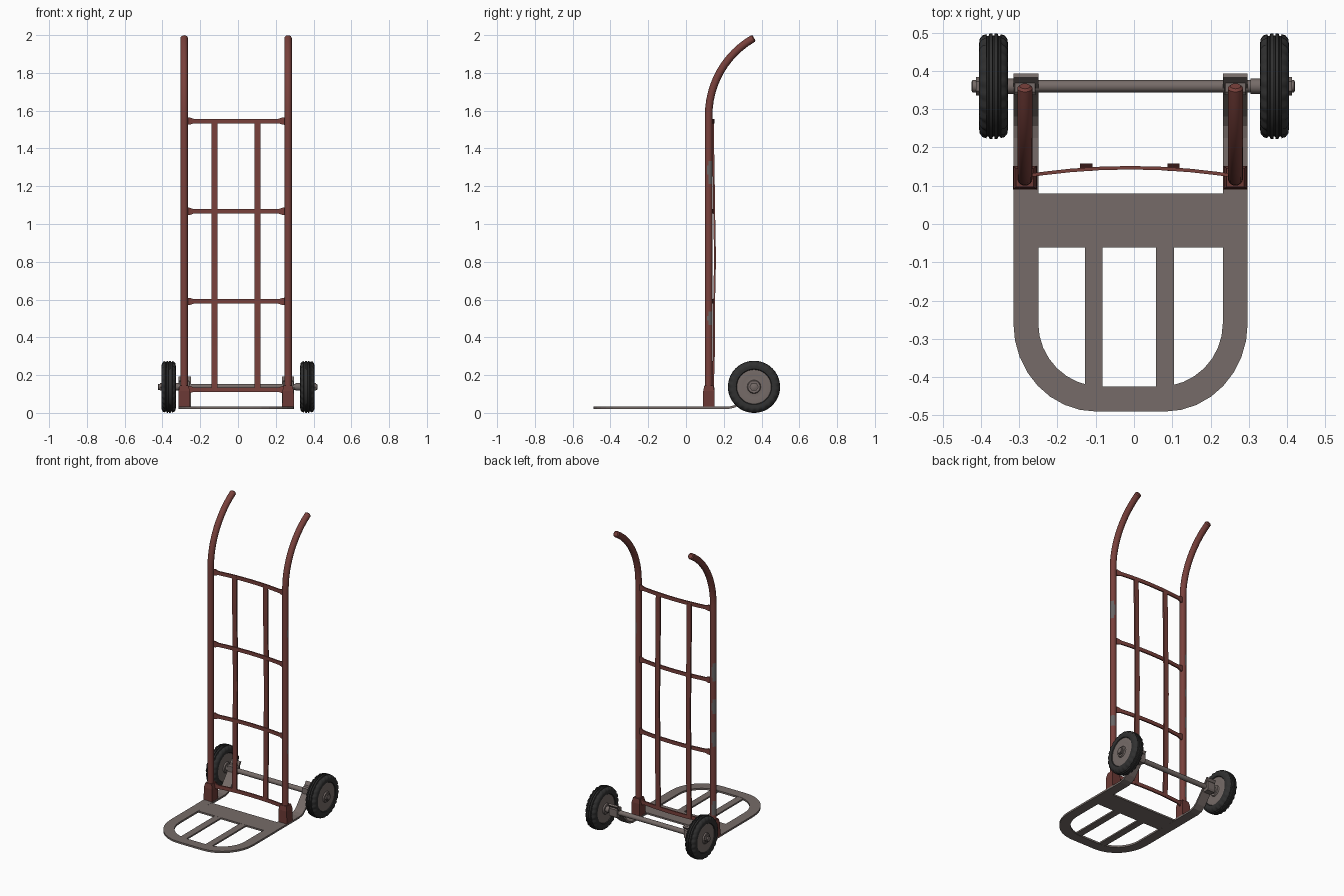
import bpy, bmesh, math
from mathutils import Vector

if "Cube" in bpy.data.objects:
    bpy.data.objects.remove(bpy.data.objects["Cube"])

def material(name, rgb):
    m = bpy.data.materials.new(name)
    m.diffuse_color = (*rgb, 1)
    m.use_nodes = True
    m.node_tree.nodes["Principled BSDF"].inputs["Base Color"].default_value = m.diffuse_color
    return m

RED = material("worn red paint", (0.19, 0.052, 0.044))
DARK_RED = material("dark red socket", (0.15, 0.042, 0.036))
STEEL = material("dull steel", (0.18, 0.148, 0.138))
RUBBER = material("black rubber", (0.03, 0.03, 0.03))
CHIP = material("chipped paint", (0.14, 0.13, 0.13))

CX = -0.01            # frame centre
RAIL_X = 0.275        # rail offset from the frame centre
AXLE_Y, AXLE_Z = 0.36, 0.138

def finish(name, bm, mats, smooth=None, thick=None):
    bmesh.ops.recalc_face_normals(bm, faces=bm.faces)
    me = bpy.data.meshes.new(name)
    bm.to_mesh(me)
    bm.free()
    ob = bpy.data.objects.new(name, me)
    bpy.context.collection.objects.link(ob)
    for m in mats:
        me.materials.append(m)
    if thick:
        mod = ob.modifiers.new("thickness", 'SOLIDIFY')
        mod.thickness = thick
        mod.offset = 0
        mod.use_even_offset = True
    if smooth:
        bpy.ops.object.select_all(action='DESELECT')
        ob.select_set(True)
        bpy.context.view_layer.objects.active = ob
        bpy.ops.object.shade_smooth_by_angle(angle=math.radians(smooth))
    return ob

def strip(name, side_a, side_b, mat, thick):
    """Flat bar between two edge lines."""
    bm = bmesh.new()
    a = [bm.verts.new(p) for p in side_a]
    b = [bm.verts.new(p) for p in side_b]
    for i in range(len(a) - 1):
        bm.faces.new((a[i], a[i + 1], b[i + 1], b[i]))
    return finish(name, bm, [mat], None, thick)

def skin(bm, rings, cap=True):
    rings = [[bm.verts.new(p) for p in r] for r in rings]
    n = len(rings[0])
    for r0, r1 in zip(rings, rings[1:]):
        for i in range(n):
            bm.faces.new((r0[i], r0[(i + 1) % n], r1[(i + 1) % n], r1[i]))
    if cap:
        bm.faces.new(rings[0])
        bm.faces.new(rings[-1])

def lathe(name, profile, mats, n=24, notch=None, smooth=35):
    """Spin (x, radius) points around the axle line."""
    bm = bmesh.new()
    rings = []
    for k, (x, r) in enumerate(profile):
        ring = []
        for i in range(n):
            t = 2 * math.pi * i / n
            rr = r - (0.006 if notch and k in notch and i % 4 < 2 else 0)
            ring.append((x, AXLE_Y + rr * math.cos(t), AXLE_Z + rr * math.sin(t)))
        rings.append(ring)
    skin(bm, rings)
    return finish(name, bm, mats, smooth)

def slab(name, cx, cy, levels, mat):
    """Stacked square sections: (z, half x, half y)."""
    bm = bmesh.new()
    skin(bm, [[(cx + sx * hx, cy + sy * hy, z) for sx, sy in
               ((-1, -1), (1, -1), (1, 1), (-1, 1))] for z, hx, hy in levels])
    return finish(name, bm, [mat])

# toe plate frame: U-shaped flat bar whose back ends sweep up to the axle
PZ = 0.027
def plate_edge(half, cx, rx, ry):
    right = [(half, y, z) for y, z in ((0.388, 0.19), (0.335, 0.115), (0.285, 0.055),
                                       (0.258, 0.034), (0.225, PZ), (-0.26, PZ))]
    for i in range(1, 9):
        t = math.pi / 2 * i / 8
        right.append((cx + rx * math.cos(t), -0.26 - ry * math.sin(t), PZ))
    left = [(-x, y, z) for x, y, z in reversed(right)]
    return [(x + CX + 0.001, y, z) for x, y, z in right + left]

strip("toe_plate_frame", plate_edge(0.306, 0.09, 0.216, 0.23),
      plate_edge(0.241, 0.075, 0.166, 0.165), STEEL, 0.012)
strip("toe_plate_crossbar", [(-0.26, 0.08, PZ), (0.24, 0.08, PZ)],
      [(-0.26, -0.062, PZ), (0.24, -0.062, PZ)], STEEL, 0.011)
for x in (-0.105, 0.081):
    strip("toe_plate_slat", [(x - 0.023, -0.06, PZ), (x - 0.023, -0.43, PZ)],
          [(x + 0.023, -0.06, PZ), (x + 0.023, -0.43, PZ)], STEEL, 0.01)

# side rails with bent handles; chipped patches by height on the back
def rail(name, x, chips, r=0.02, n=16):
    path = [(0.12, 0.03 + 1.545 * i / 64, 0) for i in range(65)]
    for i in range(1, 13):
        t = math.radians(60) * i / 12
        path.append((0.12 + 0.47 * (1 - math.cos(t)), 1.575 + 0.47 * math.sin(t), t))
    # small rounded end
    y, z, t = path[-1]
    radii = [r] * len(path) + [r * 0.7]
    path.append((y + 0.006 * math.sin(t), z + 0.006 * math.cos(t), t))
    rings = []
    for (y, z, t), rr in zip(path, radii):
        ring = []
        for k in range(n):
            a = 2 * math.pi * k / n
            v = rr * math.sin(a)
            ring.append((x + rr * math.cos(a), y + v * math.cos(t), z - v * math.sin(t)))
        rings.append(ring)
    bm = bmesh.new()
    skin(bm, rings)
    for f in bm.faces:
        c = f.calc_center_median()
        for cz, h, side in chips:
            d = Vector((side, 0.8, 0)).normalized().dot(
                Vector((c.x - x, c.y - 0.12, 0)).normalized())
            if abs(c.z - cz) < h and d > 0.5 + 0.4 * abs(c.z - cz) / h:
                f.material_index = 1
    finish(name, bm, [RED, CHIP], 40)

rail("left_rail", CX - RAIL_X, [(1.13, .07, -1), (0.9, .05, -1), (0.69, .05, -1), (0.22, .05, -1)])
rail("right_rail", CX + RAIL_X, [(1.28, .06, 1), (0.5, .04, 1)])

# rail sockets and axle brackets
for s, side in ((-1, "left"), (1, "right")):
    x = CX + s * RAIL_X
    slab(side + "_rail_socket", x, 0.121,
         [(0.03, 0.031, 0.031), (0.115, 0.03, 0.03), (0.145, 0.023, 0.024)], DARK_RED)
    slab(side + "_axle_bracket", x, AXLE_Y + 0.003,
         [(0.108, 0.026, 0.018), (0.12, 0.028, 0.026), (0.165, 0.028, 0.026),
          (0.172, 0.026, 0.018)], STEEL)

# bowed flat rungs with flared ends
def bow(u):
    return 0.127 + 0.02 * (1 - u * u)
for z in (1.545, 1.067, 0.59, 0.123):
    us = [-1, -0.94, -0.86, -0.6, -0.3, 0, 0.3, 0.6, 0.86, 0.94, 1]
    hs = [0.02, 0.019] + [0.012] * 7 + [0.019, 0.02]
    strip("rung", [(CX + 0.262 * u, bow(u), z + h) for u, h in zip(us, hs)],
          [(CX + 0.262 * u, bow(u), z - h) for u, h in zip(us, hs)], RED, 0.009)

# upright slats, bulging a little between rungs
for x in (-0.125, 0.103):
    pts = []
    for i in range(25):
        f = i / 24
        z = 0.115 + 1.43 * f
        pts.append((0.143 + 0.008 * math.sin(math.pi * f) ** 2
                    + 0.004 * (1 - f) * math.sin(3 * math.pi * f) ** 2, z))
    strip("upright_slat", [(x - 0.016, y, z) for y, z in pts],
          [(x + 0.016, y, z) for y, z in pts], RED, 0.01)

# axle
lathe("axle", [(-0.424, 0.012), (-0.422, 0.016), (0.418, 0.016), (0.42, 0.012)], [STEEL], 20)

# wheels: grooved tyre, steel hub and end nut
for s, side in ((-1, "left"), (1, "right")):
    c = s * 0.367
    half = [(-0.026, 0.088), (-0.034, 0.094), (-0.038, 0.11), (-0.036, 0.124), (-0.029, 0.133),
            (-0.019, 0.136), (-0.017, 0.131), (-0.013, 0.131), (-0.011, 0.137),
            (-0.003, 0.138), (-0.002, 0.132)]
    tyre = half + [(-x, r) for x, r in reversed(half)]
    lathe(side + "_tyre", [(c + x, r) for x, r in tyre], [RUBBER], 96,
          notch=(3, 4, len(tyre) - 4, len(tyre) - 5), smooth=30)
    hub = [(-0.038, 0.024), (-0.038, 0.032), (-0.03, 0.036), (-0.027, 0.06), (-0.031, 0.085),
           (-0.029, 0.092)]
    hub += [(-x, r) for x, r in reversed(hub)]
    lathe(side + "_hub", [(c + x, r) for x, r in hub], [STEEL], 32)
    lathe(side + "_axle_nut", [(s * 0.40, 0.024), (s * 0.413, 0.024)], [STEEL], 6)
    lathe(side + "_spacer", [(s * 0.305, 0.02), (s * 0.34, 0.02)], [STEEL], 20)
